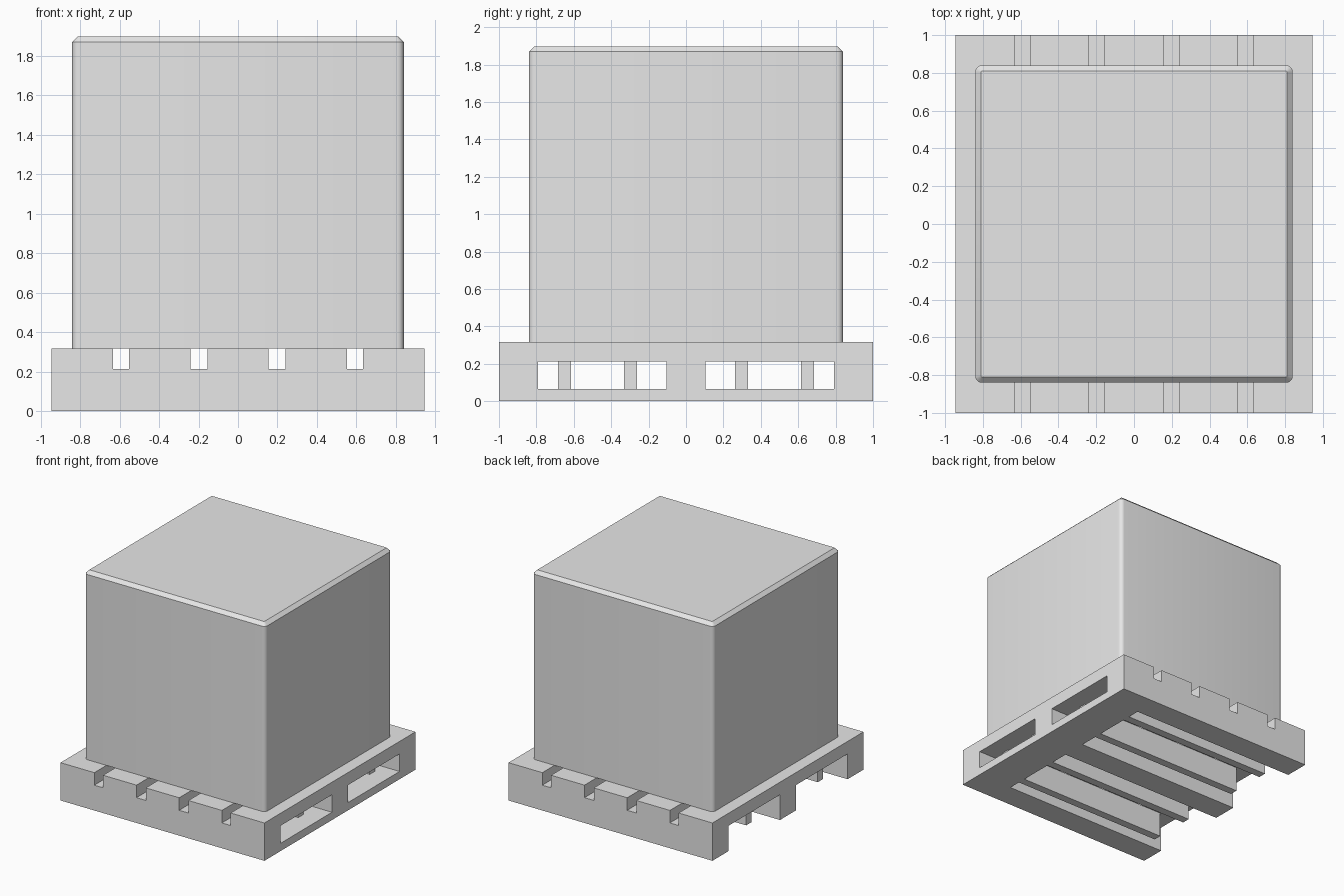
import bpy, bmesh, math

if "Cube" in bpy.data.objects:
    bpy.data.objects.remove(bpy.data.objects["Cube"])

grey = bpy.data.materials.new("plain grey")
grey.diffuse_color = (0.8, 0.8, 0.8, 1)
grey.use_nodes = True
grey.node_tree.nodes["Principled BSDF"].inputs["Base Color"].default_value = grey.diffuse_color

DECK_LOW, DECK_TOP, TOP = 0.212, 0.317, 1.897
HALF_X = 0.945


def finish(name, bm):
    bmesh.ops.recalc_face_normals(bm, faces=bm.faces)
    mesh = bpy.data.meshes.new(name)
    bm.to_mesh(mesh)
    bm.free()
    mesh.materials.append(grey)
    obj = bpy.data.objects.new(name, mesh)
    bpy.context.collection.objects.link(obj)
    return obj


def block(name, x, y, z):
    """Box spanning three (low, high) ranges."""
    bm = bmesh.new()
    bmesh.ops.create_cube(bm, size=1)
    for v in bm.verts:
        v.co = [r[0] + (c + 0.5) * (r[1] - r[0]) for c, r in zip(v.co, (x, y, z))]
    return finish(name, bm)


def rounded_ring(bm, half, radius, z, steps=5):
    """Square loop of vertices with rounded corners."""
    ring = []
    for corner, (sx, sy) in enumerate(((1, 1), (-1, 1), (-1, -1), (1, -1))):
        for i in range(steps + 1):
            a = math.pi / 2 * (corner + i / steps)
            ring.append(bm.verts.new((sx * (half - radius) + radius * math.cos(a),
                                      sy * (half - radius) + radius * math.sin(a), z)))
    return ring


# Pallet deck: five slats running front to back with open gaps
for x in ((-HALF_X, -0.632), (-0.551, -0.241), (-0.155, 0.155),
          (0.241, 0.551), (0.632, HALF_X)):
    block("deck_slat", x, (-1, 1), (DECK_LOW, DECK_TOP))

# Three wide skids under the deck
for y in ((-1, -0.79), (-0.105, 0.105), (0.79, 1)):
    block("skid", (-HALF_X, HALF_X), y, (0, DECK_LOW))

# Four narrow runners set back from both ends
for y in (-0.65, -0.297, 0.297, 0.65):
    block("runner", (-0.79, 0.79), (y - 0.034, y + 0.034), (0, DECK_LOW))

# Bottom board joining the skids at the right end, in the two fork openings
for s in (-1, 1):
    block("bottom_board", (0.625, HALF_X), sorted((s * 0.105, s * 0.79)), (0, 0.065))

# Load: square block with rounded upright corners and a chamfered top
bm = bmesh.new()
rings = [rounded_ring(bm, 0.84, 0.035, DECK_TOP),
         rounded_ring(bm, 0.84, 0.035, TOP - 0.028),
         rounded_ring(bm, 0.811, 0.008, TOP)]
for low, high in zip(rings, rings[1:]):
    for i in range(len(low)):
        j = (i + 1) % len(low)
        bm.faces.new((low[i], low[j], high[j], high[i]))
bm.faces.new(rings[0])
bm.faces.new(rings[-1])
load = finish("load_block", bm)
bpy.context.view_layer.objects.active = load
load.select_set(True)
bpy.ops.object.shade_smooth_by_angle(angle=math.radians(30))
